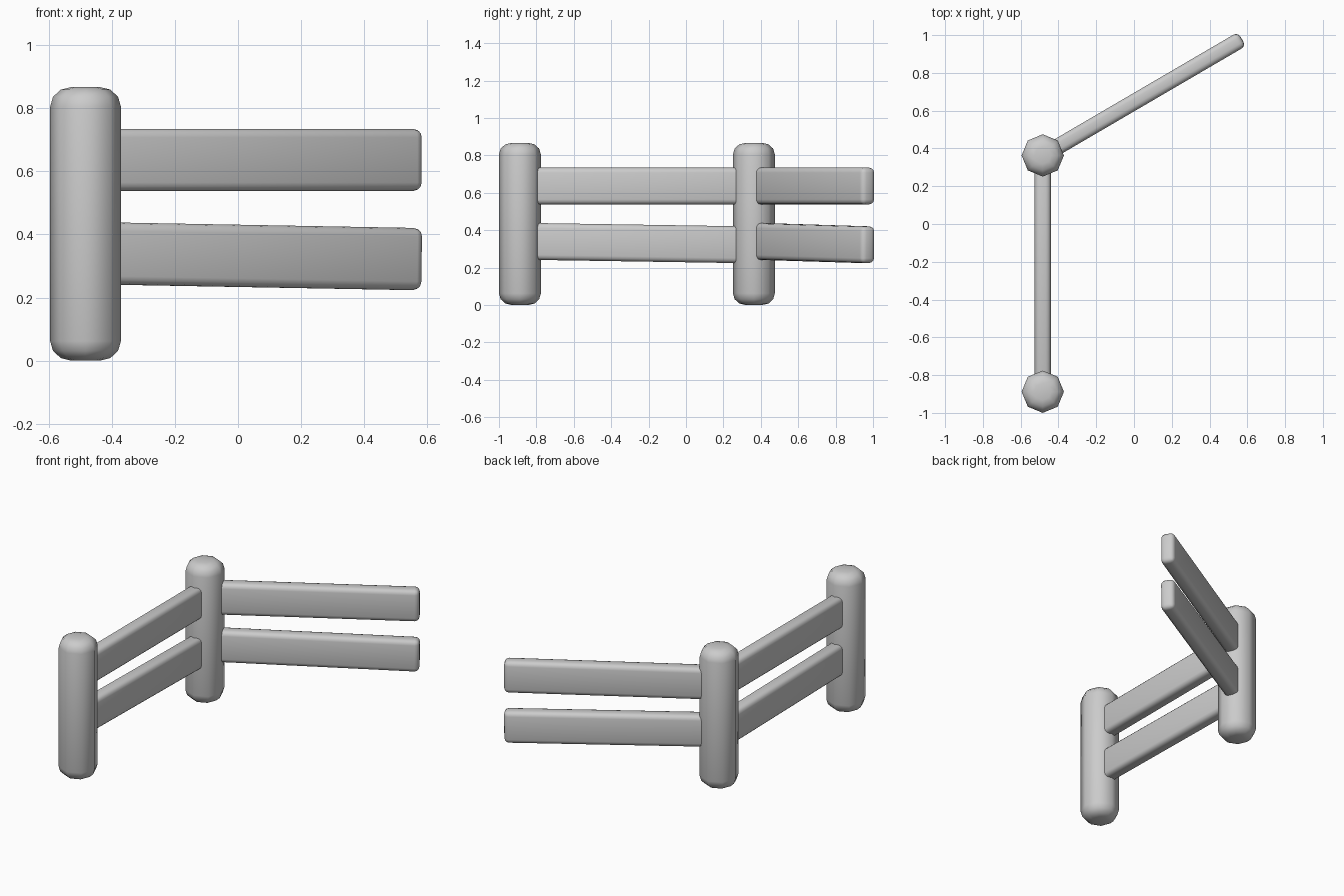
import bpy
from math import radians, cos, sin

if "Cube" in bpy.data.objects:
    bpy.data.objects.remove(bpy.data.objects["Cube"])

X = -0.483
POST_Y = (-0.888, 0.363)
H, R = 0.867, 0.112


def finish(ob, name, width, segments):
    """Name the part, round its sharp edges and smooth it."""
    ob.name = name
    bpy.ops.object.transform_apply(location=False, rotation=False, scale=True)
    bev = ob.modifiers.new("Rounded", 'BEVEL')
    bev.width = width
    bev.segments = segments
    bev.limit_method = 'ANGLE'
    bev.angle_limit = radians(60)
    bpy.ops.object.shade_smooth()


def post(name, y):
    bpy.ops.mesh.primitive_cylinder_add(vertices=8, radius=R, depth=H,
                                        location=(X, y, H / 2))
    finish(bpy.context.object, name, 0.062, 3)


def rail(name, y, heading, start, end, z, tilt):
    """Plank running from a post centre along a heading, from start to end."""
    a, mid = radians(heading), (start + end) / 2
    bpy.ops.mesh.primitive_cube_add(
        size=1, location=(X + mid * cos(a), y + mid * sin(a), z),
        rotation=(0, radians(tilt), a))
    ob = bpy.context.object
    ob.scale = (end - start, 0.085, 0.197)
    finish(ob, name, 0.027, 3)


# Octagonal posts with rounded ends
post("front_post", POST_Y[0])
post("corner_post", POST_Y[1])

# Level upper rails and slightly sagging lower rails
for level, z, tilt in (("upper", 0.636, 0), ("lower", 0.331, 0.9)):
    rail("side_" + level + "_rail", POST_Y[0], 90, 0.04, 1.215, z, tilt)
    rail("angled_" + level + "_rail", POST_Y[1], 30.3, 0.04, 1.22, z, tilt)
